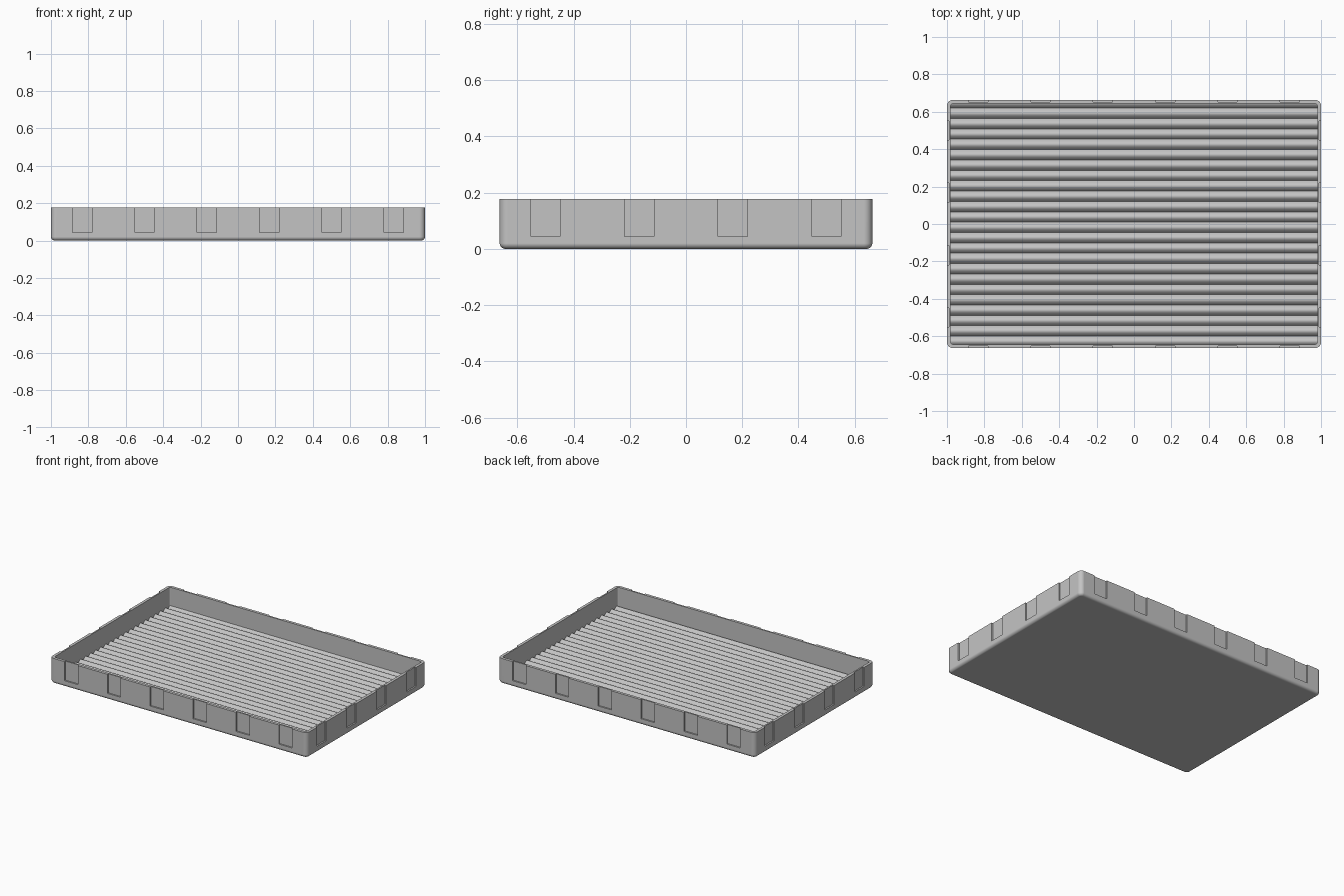
import bpy, bmesh, math
from mathutils import Matrix, Vector

HX, HY, H = 1.0, 0.663, 0.178      # half length, half width, height
WALL, FLOOR = 0.02, 0.02
CORNER, EDGE = 0.03, 0.02          # corner and bottom edge radii
RECESS_W, RECESS_D, RECESS_Z = 0.104, 0.01, 0.044

cube = bpy.data.objects.get("Cube")
if cube:
    bpy.data.objects.remove(cube)

grey = bpy.data.materials.new("plain_grey")
grey.use_nodes = True
colour = (0.55, 0.55, 0.55, 1)
grey.diffuse_color = colour
grey.node_tree.nodes["Principled BSDF"].inputs["Base Color"].default_value = colour


def make_object(name, bm):
    bmesh.ops.recalc_face_normals(bm, faces=bm.faces)
    mesh = bpy.data.meshes.new(name)
    bm.to_mesh(mesh)
    bm.free()
    mesh.materials.append(grey)
    obj = bpy.data.objects.new(name, mesh)
    bpy.context.collection.objects.link(obj)
    return obj


def activate(obj):
    bpy.ops.object.select_all(action='DESELECT')
    obj.select_set(True)
    bpy.context.view_layer.objects.active = obj


def rounded_ring(bm, inset, z, radius, steps=6):
    """Ring of vertices around a rounded rectangle."""
    ring = []
    for quarter, (sx, sy) in enumerate([(1, 1), (-1, 1), (-1, -1), (1, -1)]):
        cx, cy = sx * (HX - inset - radius), sy * (HY - inset - radius)
        for i in range(steps + 1):
            a = (quarter + i / steps) * math.pi / 2
            ring.append(bm.verts.new((cx + radius * math.cos(a), cy + radius * math.sin(a), z)))
    return ring


# Tray shell: rounded underside, outer wall, rim, inner wall, floor
bm = bmesh.new()
sections = []
for i in range(6):
    a = i / 5 * math.pi / 2
    inset = EDGE * (1 - math.sin(a))
    sections.append((inset, EDGE * (1 - math.cos(a)), CORNER - inset))
sections += [(0, H, CORNER), (WALL, H, CORNER - WALL), (WALL, FLOOR, CORNER - WALL)]
rings = [rounded_ring(bm, *s) for s in sections]
for low, high in zip(rings, rings[1:]):
    n = len(low)
    for i in range(n):
        j = (i + 1) % n
        bm.faces.new((low[i], low[j], high[j], high[i]))
bm.faces.new(rings[0])
bm.faces.new(rings[-1])
tray = make_object("tray_shell", bm)

# Shallow recesses, open at the rim, on all four sides
bm = bmesh.new()


def add_box(centre, size):
    bmesh.ops.create_cube(bm, size=1, matrix=Matrix.Translation(centre) @ Matrix.Diagonal((*size, 1)))


tall = 0.2
zc = RECESS_Z + tall / 2
for side in (-1, 1):
    for k in range(6):
        add_box(Vector(((k - 2.5) / 3, side * HY, zc)), (RECESS_W, 2 * RECESS_D, tall))
    for k in range(4):
        add_box(Vector((side * HX, (k - 1.5) / 3, zc)), (2 * RECESS_D, RECESS_W, tall))
cutter = make_object("recess_cutter", bm)
cutter.hide_render = True

cut = tray.modifiers.new("recesses", 'BOOLEAN')
cut.operation = 'DIFFERENCE'
cut.solver = 'EXACT'
cut.object = cutter
activate(tray)
bpy.ops.object.modifier_apply(modifier=cut.name)
bpy.data.objects.remove(cutter)
bpy.ops.object.shade_smooth_by_angle(angle=math.radians(35))
weighted = tray.modifiers.new("weighted_normals", 'WEIGHTED_NORMAL')
weighted.keep_sharp = True

# Corrugated floor: rounded ribs running lengthwise, meeting in sharp grooves
PITCH, SHIFT, STEPS = 0.0554, 0.01, 8
VALLEY, RISE = 0.028, 0.022
y_end = HY - WALL + 0.004
x_end = HX - WALL + 0.004
ys = [SHIFT + PITCH * i / STEPS for i in range(-12 * STEPS, 12 * STEPS + 1)]
ys = [-y_end] + [y for y in ys if abs(y) < y_end - 0.001] + [y_end]
bm = bmesh.new()
previous = None
for y in ys:
    z = VALLEY + RISE * abs(math.sin(math.pi * (y - SHIFT) / PITCH))
    pair = [bm.verts.new((x, y, z)) for x in (-x_end, x_end)]
    if previous:
        bm.faces.new((previous[0], previous[1], pair[1], pair[0]))
    previous = pair
ribs = make_object("ribbed_floor", bm)
if ribs.data.polygons[0].normal.z < 0:
    ribs.data.flip_normals()
activate(ribs)
bpy.ops.object.shade_smooth_by_angle(angle=math.radians(35))
